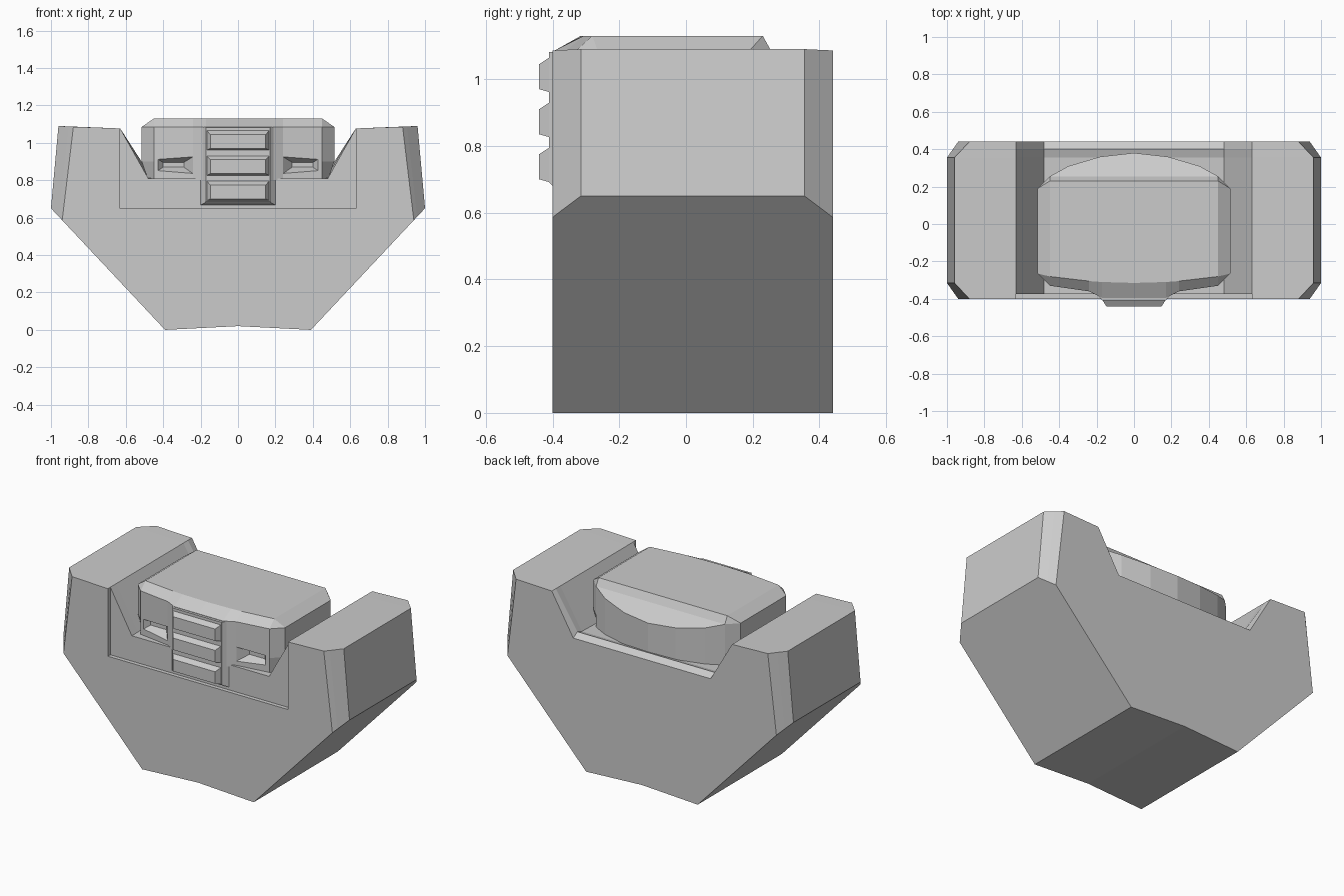
import bpy, bmesh

cube = bpy.data.objects.get("Cube")
if cube:
    bpy.data.objects.remove(cube, do_unlink=True)

GREY = (0.6, 0.6, 0.6, 1.0)
mat = bpy.data.materials.new("plain grey")
mat.use_nodes = True
mat.diffuse_color = GREY
mat.node_tree.nodes["Principled BSDF"].inputs["Base Color"].default_value = GREY


def mirrored(half):
    """Close a half ring of 3D points across x = 0."""
    return half + [(-x, y, z) for x, y, z in reversed(half) if x > 0]


def loft(name, rings):
    """Skin a stack of equal rings and cap both ends."""
    bm = bmesh.new()
    loops = [[bm.verts.new(p) for p in ring] for ring in rings]
    n = len(loops[0])
    for a, b in zip(loops, loops[1:]):
        for i in range(n):
            j = (i + 1) % n
            bm.faces.new((a[i], a[j], b[j], b[i]))
    bm.faces.new(loops[0])
    bm.faces.new(loops[-1])
    bmesh.ops.remove_doubles(bm, verts=bm.verts, dist=0.0005)
    bmesh.ops.recalc_face_normals(bm, faces=bm.faces)
    mesh = bpy.data.meshes.new(name)
    bm.to_mesh(mesh)
    bm.free()
    mesh.materials.append(mat)
    obj = bpy.data.objects.new(name, mesh)
    bpy.context.collection.objects.link(obj)
    return obj


def rect(x0, x1, z0, z1, y):
    return [(x0, y, z0), (x1, y, z0), (x1, y, z1), (x0, y, z1)]


# Outer housing: cross-sections along y, chamfer fades from 1 to 0
def housing_section(y, chamfer, notch_x, notch_z):
    c = chamfer
    return mirrored([(0, y, 0.02), (0.39, y, 0),
                     (1 - 0.06 * c, y, 0.65 - 0.064 * c),
                     (0.96 - 0.08 * c, y, 1.09 - 0.004 * c),
                     (0.63, y, 1.077), (notch_x, y, notch_z)])


loft("housing", [housing_section(*s) for s in (
    (-0.40, 1, 0.63, 0.65),
    (-0.375, 0.7, 0.63, 0.65),
    (-0.375, 0.7, 0.48, 0.81),
    (-0.315, 0, 0.48, 0.81),
    (0.355, 0, 0.48, 0.83),
    (0.40, 0.53, 0.48, 0.845),
    (0.44, 1, 0.48, 0.82))])

# Raised insert: plan outline stacked in z, with a bulging back
front = [(0, -0.395), (0.17, -0.395), (0.24, -0.36), (0.45, -0.33), (0.515, -0.265)]
back = [(0.515, 0.19), (0.45, 0.255), (0.35, 0.31), (0.18, 0.36), (0, 0.38)]
plan = front + back
shoulder = [(x, y, 1.085 - 0.52 * max(0, y - 0.255)) for x, y in plan]
ridge = [(x, min(y, 0.255), 1.085) for x, y in plan]
top = [(min(x, 0.45), -0.315 + 0.17 * x * x, 1.13) for x, y in front]
top[-1] = top[-2]
top += [(min(x, 0.45), 0.23, 1.13) for x, y in back]
insert = loft("insert", [mirrored(r) for r in (
    [(min(x, 0.48), y, 0.80) for x, y in plan],
    [(x, y, 0.90) for x, y in plan],
    shoulder, ridge, top)])

# Wedge slots either side of the grip
for side, name in ((1, "left"), (-1, "right")):
    cutter = loft(name + "_slot_cutter", [
        rect(side * 0.225, side * 0.465, 0.825, 0.935, -0.38),
        rect(side * 0.29, side * 0.40, 0.87, 0.895, -0.30)])
    cutter.hide_render = True
    cutter.display_type = 'WIRE'
    cutter.hide_set(True)
    mod = insert.modifiers.new(name + " slot", 'BOOLEAN')
    mod.operation = 'DIFFERENCE'
    mod.solver = 'EXACT'
    mod.object = cutter

# Grip backing with a flared foot
loft("grip_plate", [
    rect(-0.17, 0.17, 0.69, 1.082, -0.41),
    rect(-0.175, 0.175, 0.68, 1.082, -0.40),
    rect(-0.205, 0.205, 0.665, 1.085, -0.37)])

# Three bevelled grip ribs
for i, z in enumerate((0.69, 0.825, 0.96)):
    loft("grip_rib_%d" % (i + 1), [
        rect(-0.17, 0.17, z, z + 0.108, -0.405),
        rect(-0.148, 0.148, z + 0.01, z + 0.085, -0.44)])
